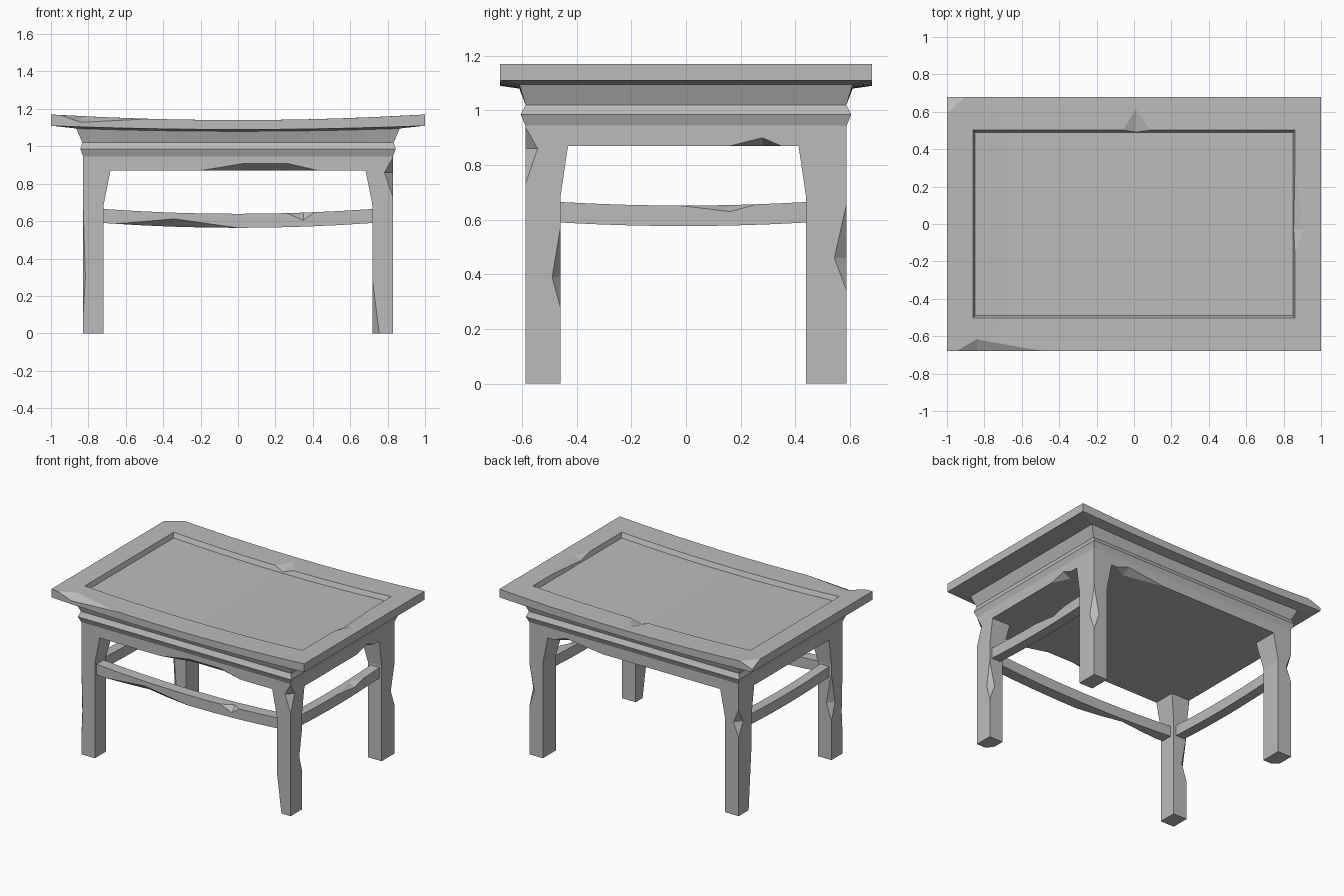
import bpy, bmesh
from mathutils import Vector

cube = bpy.data.objects.get("Cube")
if cube:
    bpy.data.objects.remove(cube, do_unlink=True)

grey = bpy.data.materials.new("plain grey")
grey.use_nodes = True
colour = (0.5, 0.5, 0.5, 1)
grey.diffuse_color = colour
grey.node_tree.nodes["Principled BSDF"].inputs["Base Color"].default_value = colour


def finish(name, bm):
    bmesh.ops.recalc_face_normals(bm, faces=bm.faces[:])
    mesh = bpy.data.meshes.new(name)
    bm.to_mesh(mesh)
    bm.free()
    mesh.materials.append(grey)
    obj = bpy.data.objects.new(name, mesh)
    bpy.context.collection.objects.link(obj)
    return obj


def loft(name, rings):
    """Skin a stack of equal rings and close both ends with strips of quads."""
    bm = bmesh.new()
    loops = [[bm.verts.new(p) for p in ring] for ring in rings]
    count = len(loops[0])
    for low, high in zip(loops, loops[1:]):
        for i in range(count):
            j = (i + 1) % count
            bm.faces.new((low[i], low[j], high[j], high[i]))
    for loop in (loops[0], loops[-1]):
        for i in range(count // 2 - 1):
            bm.faces.new((loop[i], loop[i + 1], loop[-i - 2], loop[-i - 1]))
    return finish(name, bm)


def sagging_ring(hx, hy, z, sag=0, steps=10):
    xs = [hx * (2 * i / steps - 1) for i in range(steps + 1)]
    front = [(x, -hy, z - sag * (1 - x * x)) for x in xs]
    return front + [(x, hy, h) for x, _, h in reversed(front)]


def chip(obj, edge, faces):
    """Cut a notch: two points on the worn edge, the rest on the faces beside it."""
    edge = [Vector(p) for p in edge]
    faces = [Vector(p) for p in faces]
    out = sum(edge, Vector()) / len(edge) - sum(faces, Vector()) / len(faces)
    along = (edge[1] - edge[0]).normalized()
    out = (out - along * out.dot(along)).normalized() * 0.05
    bm = bmesh.new()
    for p in edge + faces:
        bm.verts.new(p)
        bm.verts.new(p + out)
    hull = bmesh.ops.convex_hull(bm, input=bm.verts[:])
    loose = [v for v in hull["geom_interior"] if isinstance(v, bmesh.types.BMVert)]
    bmesh.ops.delete(bm, geom=loose, context="VERTS")
    cutter = finish("chip_cutter", bm)
    cutter.hide_render = True
    mod = obj.modifiers.new("chip", "BOOLEAN")
    mod.operation = "DIFFERENCE"
    mod.solver = "EXACT"
    mod.object = cutter
    graph = bpy.context.evaluated_depsgraph_get()
    mesh = bpy.data.meshes.new_from_object(obj.evaluated_get(graph))
    obj.modifiers.clear()
    obj.data = mesh
    bpy.data.objects.remove(cutter, do_unlink=True)


# Sagging top slab with a sunken panel
top = loft("table_top", [
    sagging_ring(0.865, 0.61, 1.10, 0.02),
    sagging_ring(1, 0.68, 1.11, 0.02),
    sagging_ring(1, 0.68, 1.17, 0.03),
    sagging_ring(0.86, 0.502, 1.17, 0.03),
    sagging_ring(0.85, 0.488, 1.137, 0.03)])
chip(top, [(-0.95, -0.68, 1.167), (-0.47, -0.68, 1.147)],
     [(-0.84, -0.615, 1.162), (-0.84, -0.68, 1.128)])
chip(top, [(-1, 0.68, 1.171), (-1, 0.68, 1.171)],
     [(-1, 0.59, 1.17), (-0.9, 0.68, 1.165), (-1, 0.68, 1.13)])
chip(top, [(-0.06, 0.502, 1.141), (0.09, 0.502, 1.141)],
     [(0.01, 0.62, 1.141), (0.01, 0.492, 1.115)])
chip(top, [(0.86, 0.3, 1.163), (0.86, -0.15, 1.163)],
     [(0.91, -0.03, 1.165), (0.852, -0.03, 1.14)])

# Moulded apron
apron = loft("apron", [
    sagging_ring(0.828, 0.588, 0.87),
    sagging_ring(0.828, 0.588, 0.945),
    sagging_ring(0.843, 0.605, 0.985),
    sagging_ring(0.832, 0.587, 1.02),
    sagging_ring(0.865, 0.61, 1.10, 0.02)])
chip(apron, [(-0.2, -0.588, 0.87), (0.43, -0.588, 0.87)],
     [(0.02, -0.588, 0.907), (0.27, -0.588, 0.907),
      (0.02, -0.54, 0.87), (0.27, -0.54, 0.87)])
chip(apron, [(0.828, 0.16, 0.87), (0.828, 0.35, 0.87)],
     [(0.828, 0.28, 0.9), (0.77, 0.28, 0.87)])
chip(apron, [(0.25, 0.588, 0.87), (0.64, 0.588, 0.87)],
     [(0.54, 0.588, 0.905), (0.54, 0.53, 0.87)])

# Legs, flared towards the apron on their inner sides
legs = {}
for sx, side in ((1, "left"), (-1, "right")):
    for sy, end, inner in ((-1, "front", 0.46), (1, "back", 0.44)):
        rings = []
        for z, ix, iy in ((0, 0.72, inner), (0.68, 0.72, inner), (0.87, 0.682, inner - 0.028)):
            rings.append([(sx * x, sy * y, z) for x, y in
                          ((0.828, 0.588), (ix, 0.588), (ix, iy), (0.828, iy))])
        legs[side, end] = loft(f"{end}_{side}_leg", rings)


def leg_chip(obj, x, y, low, high, mid, dx, dy):
    chip(obj, [(x, y, low), (x, y, high)], [(x + dx, y, mid), (x, y + dy, mid)])


OX, OY, IX = 0.828, 0.588, 0.72
# Shoulder chip runs through both the leg and the apron
for part in (legs["left", "front"], apron):
    leg_chip(part, OX, -OY, 0.73, 0.94, 0.86, -0.045, 0.045)
leg_chip(legs["left", "front"], OX, -0.46, 0.28, 0.57, 0.39, -0.04, -0.03)
leg_chip(legs["left", "front"], IX, -OY, -0.01, 0.28, 0, 0.035, 0.05)
leg_chip(legs["left", "back"], OX, OY, 0.34, 0.66, 0.46, -0.04, -0.045)
leg_chip(legs["right", "back"], -OX, OY, 0.56, 0.76, 0.66, 0.04, -0.05)
leg_chip(legs["right", "back"], -OX, 0.44, -0.01, 0.48, 0, 0.04, 0.035)
leg_chip(legs["right", "front"], -OX, -0.46, 0.28, 0.62, 0.4, 0.04, -0.04)
leg_chip(legs["right", "front"], -OX, -OY, 0.1, 0.68, 0.3, 0.012, 0.012)


def stretcher(name, start, end, near, far, sag, across):
    rings = []
    for i in range(9):
        t = i / 8
        a = start + (end - start) * t
        drop = sag * (1 - (2 * t - 1) ** 2)
        ring = [(a, b, z - drop) for b, z in
                ((near, 0.59), (far, 0.59), (far, 0.665), (near, 0.665))]
        rings.append([(b, a, z) for a, b, z in ring] if across else ring)
    return loft(name, rings)


# Stretchers at the front and both sides; the back is open
front = stretcher("front_stretcher", -IX, IX, -0.57, -0.49, 0.026, False)
chip(front, [(-0.66, -0.57, 0.585), (0, -0.57, 0.564)],
     [(-0.34, -0.57, 0.612), (-0.34, -0.52, 0.57)])
chip(front, [(0.26, -0.57, 0.643), (0.41, -0.57, 0.648)],
     [(0.35, -0.57, 0.605), (0.35, -0.53, 0.645)])
left = stretcher("left_stretcher", -0.46, 0.44, 0.81, 0.74, 0.013, True)
chip(left, [(0.81, -0.03, 0.653), (0.81, 0.26, 0.657)],
     [(0.81, 0.16, 0.63), (0.765, 0.16, 0.654)])
stretcher("right_stretcher", -0.46, 0.44, -0.81, -0.74, 0.013, True)
